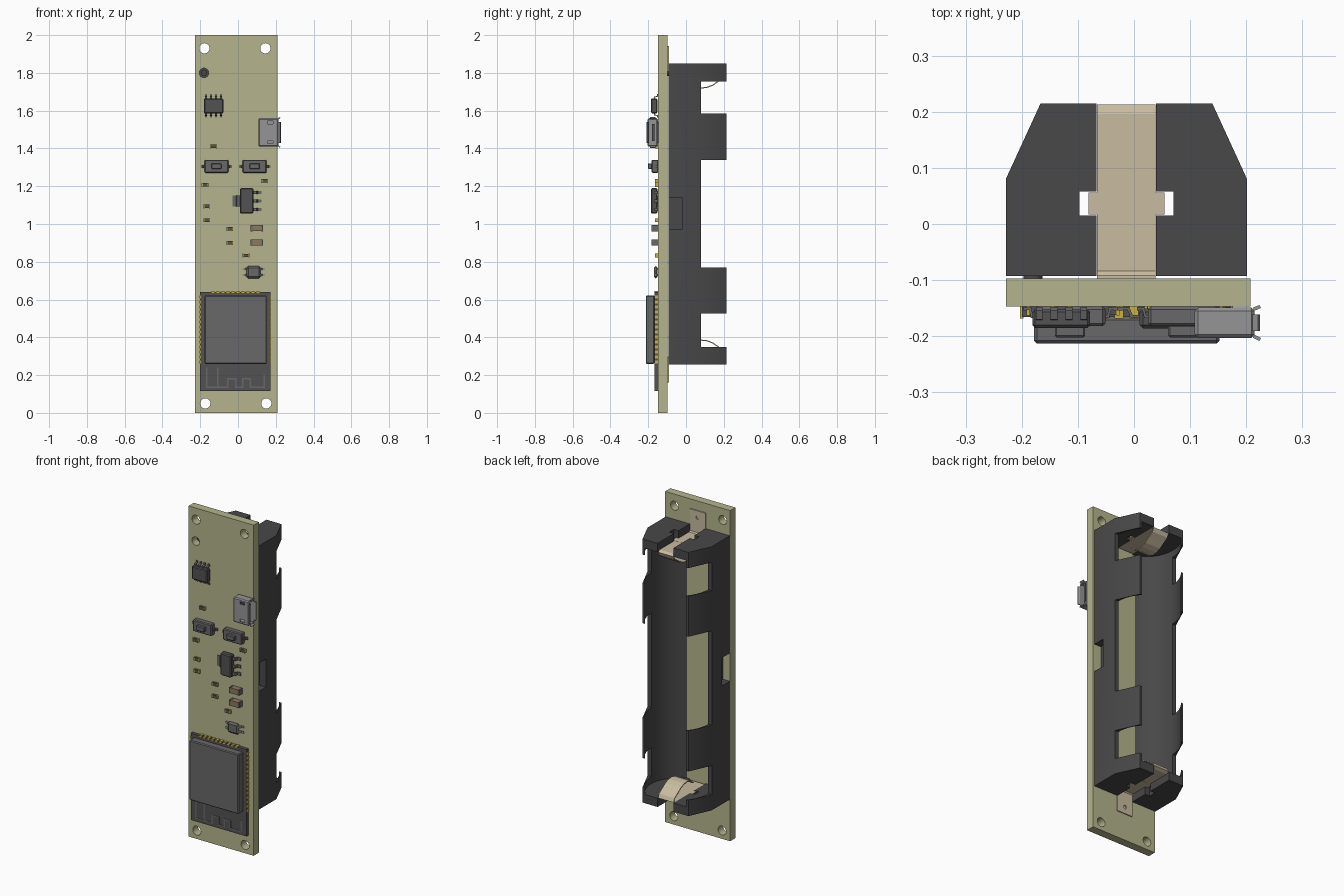
import bpy, bmesh, math
from mathutils import Vector

if "Cube" in bpy.data.objects:
    bpy.data.objects.remove(bpy.data.objects["Cube"])


def mat(name, c):
    m = bpy.data.materials.new(name)
    m.diffuse_color = (*c, 1)
    m.use_nodes = True
    m.node_tree.nodes["Principled BSDF"].inputs["Base Color"].default_value = m.diffuse_color
    return m


BOARD = mat("board_tan", (0.46, 0.46, 0.27))
BLACK = mat("black_plastic", (0.065, 0.065, 0.065))
DARK = mat("dark_chip", (0.085, 0.085, 0.085))
GREY = mat("grey_metal", (0.14, 0.14, 0.14))
STEEL = mat("steel", (0.3, 0.3, 0.3))
PLATE = mat("contact_metal", (0.58, 0.5, 0.35))
GOLD = mat("gold", (0.6, 0.45, 0.05))
BROWN = mat("capacitor_brown", (0.27, 0.19, 0.11))
F = -0.147          # front face of the board
CX = -0.0135        # centre line of the holder
MID = 1.0525        # mid height of the holder


def finish(name, bm, m):
    bmesh.ops.recalc_face_normals(bm, faces=bm.faces)
    me = bpy.data.meshes.new(name)
    bm.to_mesh(me)
    bm.free()
    ob = bpy.data.objects.new(name, me)
    bpy.context.collection.objects.link(ob)
    if m:
        me.materials.append(m)
    return ob


def boxes(name, specs, m=None, bevel=0):
    """One object out of boxes given as (x0, x1, y0, y1, z0, z1)."""
    bm = bmesh.new()
    for x0, x1, y0, y1, z0, z1 in specs:
        vs = bmesh.ops.create_cube(bm, size=1)["verts"]
        for v in vs:
            v.co = ((x0 + x1) / 2 + v.co.x * (x1 - x0),
                    (y0 + y1) / 2 + v.co.y * (y1 - y0),
                    (z0 + z1) / 2 + v.co.z * (z1 - z0))
    if bevel:
        bmesh.ops.bevel(bm, geom=bm.edges[:], offset=bevel, segments=1, affect='EDGES')
    return finish(name, bm, m)


def ribbons(name, paths, width, m, thick=0.006):
    """Bent sheet strips: each path is swept sideways by the width vector."""
    bm = bmesh.new()
    w = Vector(width) / 2
    for path in paths:
        rows = [(bm.verts.new(Vector(p) - w), bm.verts.new(Vector(p) + w)) for p in path]
        for a, b in zip(rows, rows[1:]):
            bm.faces.new((a[0], a[1], b[1], b[0]))
    ob = finish(name, bm, m)
    s = ob.modifiers.new("thickness", 'SOLIDIFY')
    s.thickness, s.offset = thick, 0
    return ob


def cyl(name, x, y, z, r, length, axis, seg=32, m=None):
    rot = (math.pi / 2, 0, 0) if axis == 'Y' else (0, 0, 0)
    bpy.ops.mesh.primitive_cylinder_add(vertices=seg, radius=r, depth=length,
                                        location=(x, y, z), rotation=rot)
    ob = bpy.context.object
    ob.name = name
    if m:
        ob.data.materials.append(m)
    return ob


def cut(ob, cutters):
    bpy.context.view_layer.objects.active = ob
    for c in cutters:
        mod = ob.modifiers.new("cut", 'BOOLEAN')
        mod.operation, mod.object, mod.solver = 'DIFFERENCE', c, 'EXACT'
        bpy.ops.object.modifier_apply(modifier=mod.name)
        bpy.data.objects.remove(c, do_unlink=True)


def smooth(ob):
    bpy.ops.object.select_all(action='DESELECT')
    ob.select_set(True)
    bpy.context.view_layer.objects.active = ob
    bpy.ops.object.shade_smooth_by_angle(angle=math.radians(30))


# circuit board with mounting holes
board = boxes("circuit_board", [(-0.228, 0.208, F, -0.097, 0, 2)], BOARD)
cut(board, [cyl("hole", x, -0.12, z, r, 0.2, 'Y') for x, z, r in
            [(-0.178, 1.93, 0.027), (0.145, 1.93, 0.027), (-0.173, 0.05, 0.027),
             (0.15, 0.05, 0.027), (-0.18, 1.8, 0.025)]])
smooth(board)

# battery holder: tapered profile, bored out and split into clips
bm = bmesh.new()
prof = [(-0.215, -0.093), (0.215, -0.093), (0.215, 0.08), (0.153, 0.215),
        (-0.153, 0.215), (-0.215, 0.08)]
face = bm.faces.new([bm.verts.new((CX + x, y, 0.255)) for x, y in prof])
top = bmesh.ops.extrude_face_region(bm, geom=[face])["geom"]
bmesh.ops.translate(bm, vec=(0, 0, 1.595),
                    verts=[v for v in top if isinstance(v, bmesh.types.BMVert)])
holder = finish("battery_holder", bm, BLACK)
cutters = [cyl("bore", CX, 0.083, MID, 0.19, 1.49, 'Z', 48)]
for z0, z1 in [(0.35, 0.525), (0.77, 1.34), (1.585, 1.755)]:
    cutters.append(boxes("clip_gap", [(-0.4, 0.4, 0.08, 0.4, z0, z1)]))
for z0, z1 in [(0.2, 0.32), (1.785, 1.9)]:
    cutters.append(boxes("end_slot", [(CX - 0.053, CX + 0.053, -0.2, 0.4, z0, z1)]))
    cutters.append(boxes("tab_notch", [(CX - 0.084, CX + 0.084, 0.015, 0.058, z0, z1)]))
for s in (-1, 1):
    a, b = sorted((CX + s * 0.17, CX + s * 0.3))
    cutters.append(boxes("side_notch", [(a, b, -0.2, -0.02, 0.97, 1.14)]))
cut(holder, cutters)
smooth(holder)
cyl("holder_peg", -0.18, -0.1, 1.8, 0.017, 0.02, 'Y', 24, BLACK)

# battery contacts: foot, end plate and sprung tongue, mirrored top and bottom
path = [(-0.094, 1.943), (-0.094, 1.81), (-0.085, 1.802), (0.195, 1.802), (0.21, 1.795),
        (0.2, 1.775), (0.17, 1.755), (0.14, 1.734), (0.11, 1.723), (0.08, 1.72),
        (0.05, 1.728), (0.02, 1.75)]
for label, s in (("upper", 1), ("lower", -1)):
    pts = [(CX, y, MID + s * (z - MID)) for y, z in path]
    c = ribbons(label + "_contact", [pts], (0.104, 0, 0), PLATE)
    bpy.context.view_layer.objects.active = c
    bpy.ops.object.modifier_apply(modifier="thickness")
    cut(c, [cyl("foot_hole", CX, -0.094, MID + s * 0.85, 0.011, 0.05, 'Y', 16)])
    zc = MID + s * 0.75
    boxes(label + "_contact_tabs", [(CX - 0.068, CX + 0.068, 0.017, 0.056,
                                     zc - 0.003, zc + 0.003)], PLATE)

# radio module: base, metal shield, edge pads and meander antenna
boxes("module_base", [(-0.2, 0.173, -0.166, F, 0.115, 0.64)], DARK)
boxes("module_shield", [(-0.178, 0.152, -0.213, -0.166, 0.26, 0.622)], GREY, 0.005)
pads = []
for i in range(14):
    z = 0.27 + i * 0.0265
    for x in (-0.2, 0.173):
        pads.append((x - 0.003, x + 0.003, -0.168, F, z - 0.008, z + 0.008))
for i in range(10):
    x = CX - 0.12 + i * 0.0267
    pads.append((x - 0.008, x + 0.008, -0.168, F, 0.635, 0.645))
boxes("module_pads", pads, GOLD)
trace = [(-0.165, 0.235), (-0.165, 0.135), (-0.108, 0.135), (-0.108, 0.235), (-0.108, 0.135),
         (-0.055, 0.135), (-0.055, 0.18), (-0.012, 0.18), (-0.012, 0.135), (0.025, 0.135),
         (0.025, 0.18), (0.065, 0.18), (0.065, 0.135), (0.14, 0.135), (0.14, 0.2)]
boxes("antenna_trace", [(min(a[0], b[0]) - 0.004, max(a[0], b[0]) + 0.004, -0.168, -0.165,
                         min(a[1], b[1]) - 0.004, max(a[1], b[1]) + 0.004)
                        for a, b in zip(trace, trace[1:])], GREY)

# eight-pin chip
boxes("eight_pin_chip", [(-0.181, -0.078, -0.185, F - 0.005, 1.585, 1.665)], DARK, 0.005)
leads = []
for i in range(4):
    x = -0.169 + i * 0.0265
    for s in (-1, 1):
        leads.append([(x, y, 1.625 + s * d) for y, d in
                      [(-0.168, 0.035), (-0.168, 0.047), (-0.151, 0.051), (-0.151, 0.062)]])
ribbons("eight_pin_leads", leads, (0.012, 0, 0), GREY)

# side-entry socket: hollow shell, flared lips and tongue
shell = boxes("socket_shell", [(0.108, 0.215, -0.203, F - 0.002, 1.41, 1.56)], STEEL, 0.006)
cut(shell, [boxes("mouth", [(0.125, 0.3, -0.196, -0.156, 1.418, 1.552)])]
    + [boxes("latch", [(0.155, 0.185, -0.3, -0.19, z, z + 0.015)]) for z in (1.425, 1.53)])
ribbons("socket_lips", [[(0.213, -0.2, 1.485), (0.225, -0.206, 1.485)],
                        [(0.213, -0.152, 1.485), (0.225, -0.147, 1.485)]], (0, 0, 0.11), STEEL)
ribbons("socket_side_lips", [[(0.213, -0.176, 1.413), (0.223, -0.176, 1.406)],
                             [(0.213, -0.176, 1.557), (0.223, -0.176, 1.564)]],
        (0, 0.03, 0), STEEL)
boxes("socket_tongue", [(0.12, 0.2, -0.18, -0.168, 1.44, 1.53)], DARK)

# push buttons
for i, x in enumerate((-0.114, 0.088)):
    n = "button_%d" % (i + 1)
    boxes(n + "_body", [(x - 0.063, x + 0.063, -0.182, F, 1.27, 1.34)], GREY, 0.005)
    boxes(n + "_plunger", [(x - 0.027, x + 0.027, -0.202, -0.18, 1.292, 1.32)], GREY, 0.003)
    ribbons(n + "_leads", [[(x + s * 0.06, -0.165, 1.305), (x + s * 0.068, -0.165, 1.305),
                            (x + s * 0.071, -0.151, 1.305), (x + s * 0.083, -0.151, 1.305)]
                           for s in (-1, 1)], (0, 0, 0.016), GREY)

# voltage regulator: body, tab and three leads
boxes("regulator_body", [(0.01, 0.082, -0.186, F - 0.004, 1.055, 1.19)], DARK, 0.006)
ribbons("regulator_tab", [[(0.012, -0.165, 1.122), (-0.004, -0.165, 1.122),
                           (-0.01, -0.151, 1.122), (-0.03, -0.151, 1.122)]], (0, 0, 0.06), GREY)
ribbons("regulator_leads", [[(0.08, -0.167, z), (0.097, -0.167, z), (0.104, -0.151, z),
                             (0.125, -0.151, z)] for z in (1.077, 1.122, 1.167)],
        (0, 0, 0.018), GREY)

# small four-lead part above the module
boxes("small_chip", [(0.045, 0.12, -0.17, F - 0.003, 0.712, 0.778)], GREY, 0.01)
ribbons("small_chip_leads", [[(0.083 + s * 0.035, -0.16, z), (0.083 + s * 0.046, -0.151, z),
                              (0.083 + s * 0.06, -0.151, z)]
                             for s in (-1, 1) for z in (0.73, 0.762)], (0, 0, 0.012), STEEL)

# ceramic capacitors and chip resistors, each with end caps
for kind, spots, hx, hz, h, m in [
    ("capacitor", [(0.1, 0.978), (0.1, 0.902)], 0.033, 0.016, 0.035, BROWN),
    ("resistor", [(-0.13, 1.411), (-0.174, 1.207), (0.141, 1.228), (-0.165, 1.093),
                  (-0.165, 1.02), (-0.044, 0.974), (-0.044, 0.9), (0.042, 0.833)],
     0.018, 0.009, 0.016, DARK)]:
    boxes(kind + "_bodies", [(x - hx * 0.7, x + hx * 0.7, F - h + 0.001, F, z - hz, z + hz)
                             for x, z in spots], m)
    boxes(kind + "_end_caps", [(x + s * hx * 0.85 - hx * 0.15, x + s * hx * 0.85 + hx * 0.15,
                                F - h, F, z - hz - 0.001, z + hz + 0.001)
                               for x, z in spots for s in (-1, 1)],
          GREY if m == BROWN else GOLD)
